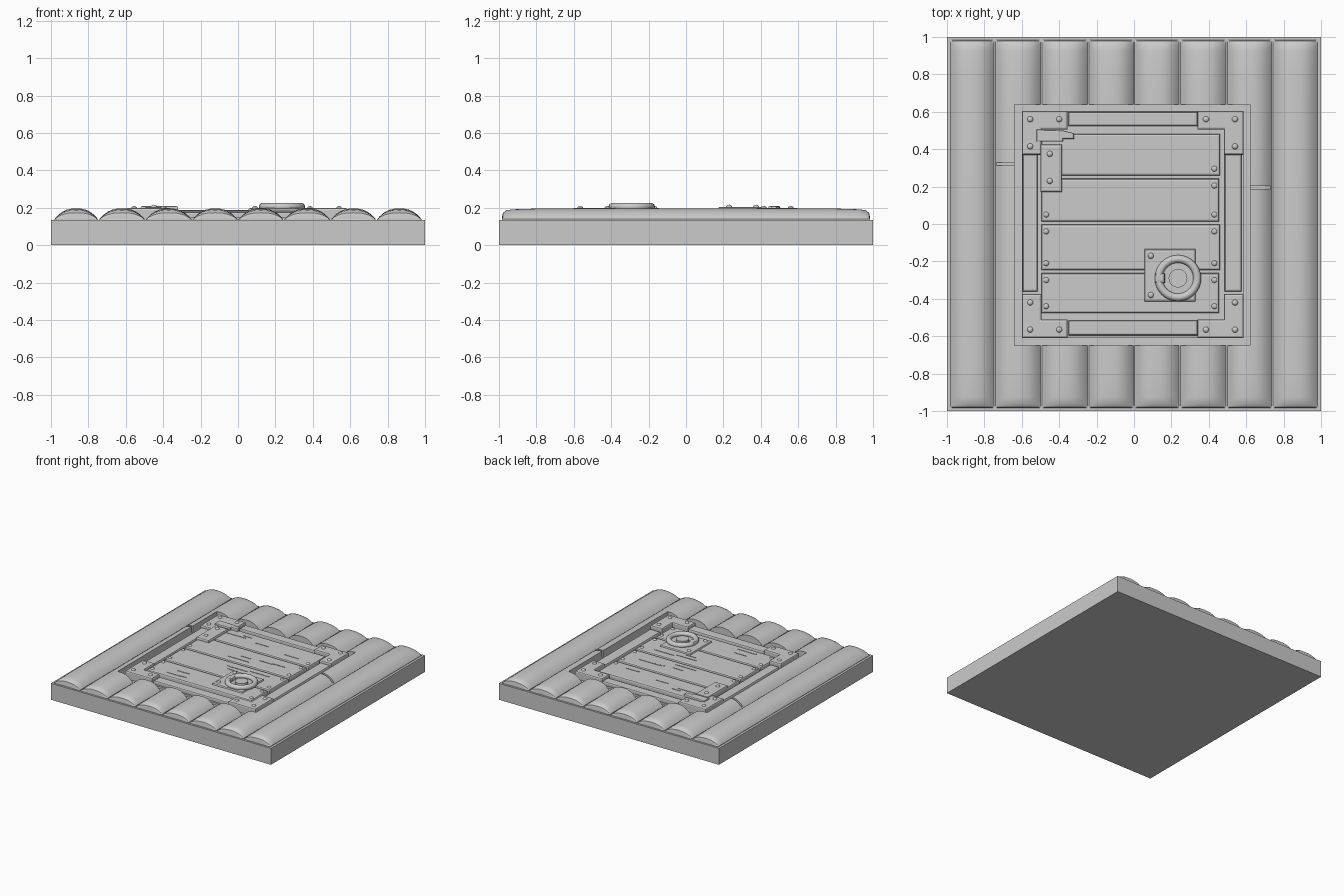
import bpy, bmesh, math, random
from mathutils import Matrix

random.seed(4)
if "Cube" in bpy.data.objects:
    bpy.data.objects.remove(bpy.data.objects["Cube"])

grey = bpy.data.materials.new("plain grey")
grey.use_nodes = True
GREY = (0.6, 0.6, 0.6, 1)
grey.diffuse_color = GREY
grey.node_tree.nodes["Principled BSDF"].inputs["Base Color"].default_value = GREY


def finish(name, bm, smooth=False):
    bmesh.ops.recalc_face_normals(bm, faces=bm.faces)
    me = bpy.data.meshes.new(name)
    bm.to_mesh(me)
    bm.free()
    me.materials.append(grey)
    ob = bpy.data.objects.new(name, me)
    bpy.context.collection.objects.link(ob)
    if smooth:
        bpy.ops.object.select_all(action='DESELECT')
        ob.select_set(True)
        bpy.context.view_layer.objects.active = ob
        bpy.ops.object.shade_smooth_by_angle(angle=math.radians(35))
    return ob


def box(name, x0, x1, y0, y1, z0, z1, bevel=0.0):
    bm = bmesh.new()
    size = Matrix.Diagonal((x1 - x0, y1 - y0, z1 - z0, 1))
    at = Matrix.Translation(((x0 + x1) / 2, (y0 + y1) / 2, (z0 + z1) / 2))
    bmesh.ops.create_cube(bm, size=1, matrix=at @ size)
    if bevel:
        top = [e for e in bm.edges if all(v.co.z > z1 - 1e-4 for v in e.verts)]
        bmesh.ops.bevel(bm, geom=top, offset=bevel, segments=2, profile=0.5, affect='EDGES')
    return finish(name, bm)


def outline(name, points, z0, z1, bevel):
    """Flat plate of any outline with a softened top rim."""
    bm = bmesh.new()
    face = bm.faces.new([bm.verts.new((x, y, z0)) for x, y in points])
    out = bmesh.ops.extrude_face_region(bm, geom=[face], use_keep_orig=True)
    for v in out["geom"]:
        if isinstance(v, bmesh.types.BMVert):
            v.co.z = z1
    bmesh.ops.recalc_face_normals(bm, faces=bm.faces)
    top = [e for e in bm.edges if all(v.co.z > z1 - 1e-4 for v in e.verts)]
    bmesh.ops.bevel(bm, geom=top, offset=bevel, segments=2, profile=0.5, affect='EDGES')
    return finish(name, bm)


def rivet(x, y, z):
    bm = bmesh.new()
    bmesh.ops.create_uvsphere(bm, u_segments=10, v_segments=6, radius=0.016,
                              matrix=Matrix.Translation((x, y, z)) @ Matrix.Diagonal((1, 1, 0.7, 1)))
    finish("rivet", bm, True)


# Slab under everything
FLOOR = 0.135
box("base_slab", -1, 1, -1, 1, 0, FLOOR)


# Rounded floor planks, dropping at both ends
def plank(x0, x1, y0, y1, cutter=None):
    bm = bmesh.new()
    steps, rings = 14, []
    stations = [(y0, 0.05), (y0 + 0.006, 0.6), (y0 + 0.025, 0.84), (y0 + 0.06, 0.92), (y0 + 0.2, 1)]
    stations += [(y0 + y1 - y, s) for y, s in reversed(stations)]
    if y1 - y0 < 1.9:
        stations = [(y0, 1), (y1, 1)] if cutter is None else stations
    for y, s in stations:
        ring = []
        for i in range(steps + 1):
            t = math.sin((i / steps - 0.5) * math.pi)
            z = FLOOR + 0.004 + 0.057 * s * (1 - abs(t) ** 2.6)
            ring.append(bm.verts.new(((x0 + x1) / 2 + t * (x1 - x0) / 2, y, z)))
        ring.append(bm.verts.new((x1, y, FLOOR - 0.02)))
        ring.append(bm.verts.new((x0, y, FLOOR - 0.02)))
        rings.append(ring)
    n = len(rings[0])
    for a, b in zip(rings, rings[1:]):
        for i in range(n):
            bm.faces.new((a[i], a[(i + 1) % n], b[(i + 1) % n], b[i]))
    bm.faces.new(rings[0])
    bm.faces.new(rings[-1])
    ob = finish("floor_plank", bm, True)
    if cutter:
        mod = ob.modifiers.new("opening", 'BOOLEAN')
        mod.object = cutter
        mod.solver = 'EXACT'


def make_cutter(*size):
    ob = box("opening_cutter", *size)
    ob.hide_render = True
    ob.display_type = 'WIRE'
    ob.hide_set(True)
    return ob


opening = make_cutter(-0.64, 0.62, -0.65, 0.64, 0.05, 0.4)
edges = [-0.985, -0.745, -0.495, -0.245, 0, 0.245, 0.495, 0.74, 0.985]
for x0, x1 in zip(edges, edges[1:]):
    plank(x0 + 0.004, x1 - 0.004, -0.985, 0.985, opening)

# Cross joints where the side planks butt together
for ob in [o for o in bpy.data.objects if o.name.startswith("floor_plank")]:
    cx = sum(v.co.x for v in ob.data.vertices) / len(ob.data.vertices)
    for px, jy in ((-0.62, 0.32), (0.618, 0.195)):
        if abs(cx - px) < 0.03:
            mod = ob.modifiers.new("joint", 'BOOLEAN')
            mod.object = make_cutter(px - 0.13, px + 0.13, jy - 0.008, jy + 0.008, 0.145, 0.4)
            mod.solver = 'EXACT'

# Sunken rim, frame beams and trapdoor boards
X0, X1, Y0, Y1 = -0.6, 0.585, -0.61, 0.605
box("frame_bed", X0, X1, Y0, Y1, FLOOR - 0.02, 0.15)
box("frame_beam_right", X0 + 0.005, -0.515, -0.36, 0.39, 0.13, 0.178, 0.01)
box("frame_beam_left", 0.485, X1 - 0.01, -0.36, 0.39, 0.13, 0.178, 0.01)
box("frame_beam_back", -0.35, 0.34, 0.525, Y1 - 0.005, 0.13, 0.178, 0.01)
box("frame_beam_front", -0.35, 0.34, Y0 + 0.015, -0.515, 0.13, 0.178, 0.01)

rows = [-0.485, -0.255, 0.005, 0.25, 0.49]
for k, (y0, y1) in enumerate(zip(rows, rows[1:])):
    right = 0.455 + 0.006 * (k % 2)
    box("trapdoor_board", -0.495, right, y0 + 0.008, y1 - 0.008, 0.13, 0.184, 0.012)
    # Raised wood grain
    for j in range(5):
        gx, gy = random.uniform(-0.44, 0.2), random.uniform(y0 + 0.04, y1 - 0.04)
        box("wood_grain", gx, gx + random.uniform(0.07, 0.2), gy, gy + 0.006, 0.18, 0.187)
    for x in (-0.47, 0.43):
        for y in (y0 + 0.045, y1 - 0.045):
            if y < 0.4 and not (x < 0 and y > 0.15):
                rivet(x, y, 0.182)

# Corner brackets
for sx, cx in ((1, X0), (-1, X1)):
    for sy, cy in ((1, Y0), (-1, Y1)):
        legs = [(0, 0), (0.245, 0), (0.245, 0.1), (0.105, 0.1), (0.105, 0.235), (0, 0.235)]
        outline("corner_bracket", [(cx + sx * x, cy + sy * y) for x, y in legs], 0.13, 0.198, 0.01)
        for x, y in ((0.045, 0.045), (0.2, 0.045), (0.045, 0.19)):
            rivet(cx + sx * x, cy + sy * y, 0.198)

# Hinge: strap on the door and knuckle across the rim
box("hinge_strap", -0.5, -0.385, 0.17, 0.425, 0.15, 0.205, 0.012)
outline("hinge_knuckle", [(-0.52, 0.44), (-0.38, 0.44), (-0.38, 0.455), (-0.32, 0.455),
                          (-0.32, 0.485), (-0.38, 0.5), (-0.52, 0.505)], 0.15, 0.208, 0.008)
for y in (0.23, 0.375):
    rivet(-0.45, y, 0.205)

# Pull handle: backing plate, ring and staple
box("handle_plate", 0.055, 0.33, -0.415, -0.135, 0.15, 0.198, 0.012)
for x, y in ((0.09, -0.17), (0.09, -0.38)):
    rivet(x, y, 0.198)
bpy.ops.mesh.primitive_torus_add(location=(0.235, -0.29, 0.205), major_radius=0.103,
                                 minor_radius=0.021, major_segments=32, minor_segments=10)
ring = bpy.context.object
ring.name = "handle_ring"
ring.data.materials.append(grey)
bpy.ops.object.shade_smooth_by_angle(angle=math.radians(40))
box("handle_staple", 0.115, 0.165, -0.315, -0.265, 0.18, 0.226, 0.012)
bpy.ops.mesh.primitive_cylinder_add(vertices=20, radius=0.05, depth=0.03, location=(0.235, -0.29, 0.2))
boss = bpy.context.object
boss.name = "handle_boss"
boss.data.materials.append(grey)
bpy.ops.object.shade_smooth_by_angle(angle=math.radians(40))
